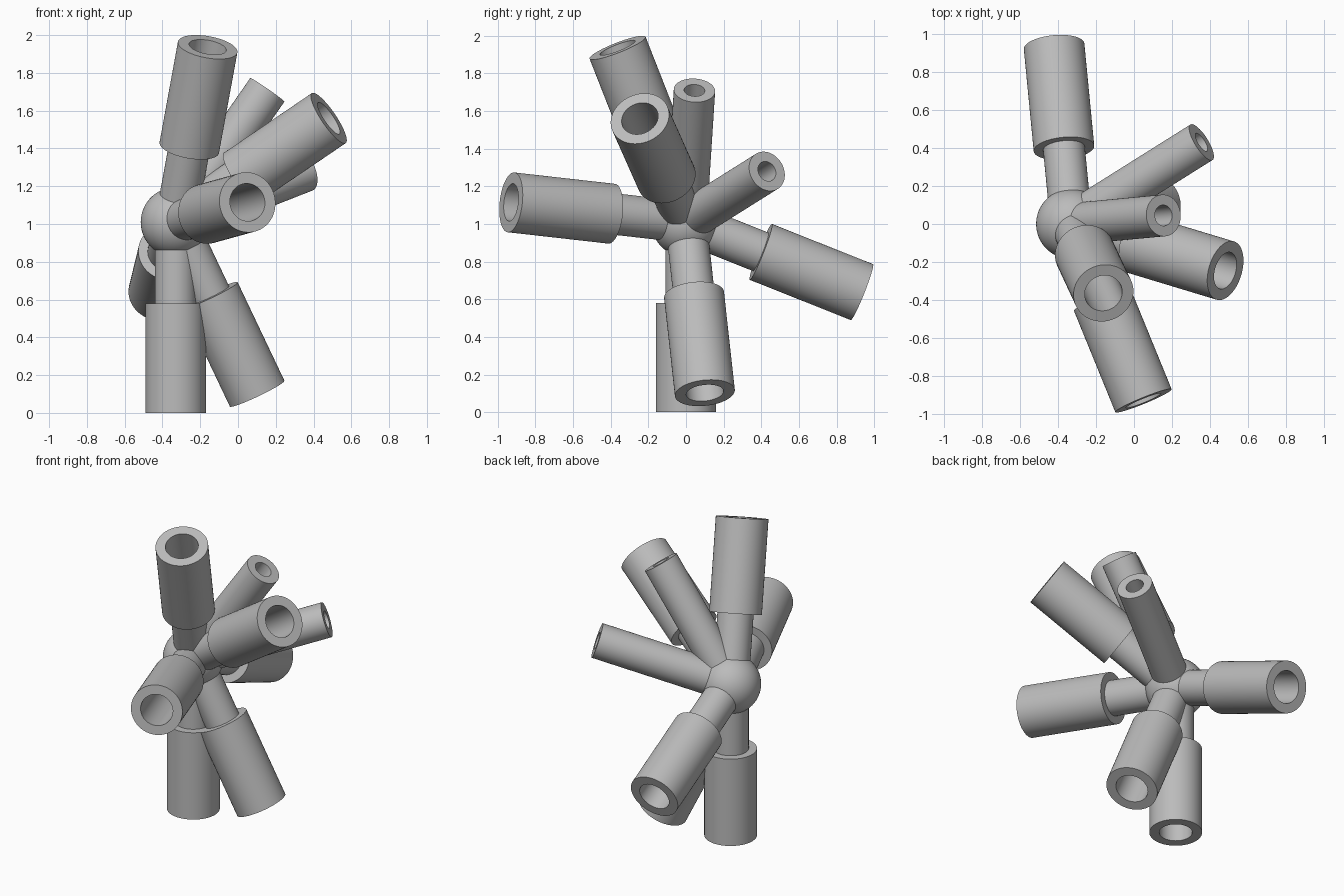
import bpy, bmesh, math
from mathutils import Vector

if "Cube" in bpy.data.objects:
    bpy.data.objects.remove(bpy.data.objects["Cube"], do_unlink=True)

grey = bpy.data.materials.new("plain_grey")
grey.use_nodes = True
COLOUR = (0.5, 0.5, 0.5, 1)
grey.diffuse_color = COLOUR
grey.node_tree.nodes["Principled BSDF"].inputs["Base Color"].default_value = COLOUR

HUB = Vector((-0.33, 0, 1.01))
HUB_RADIUS = 0.185
ROD = 0.11
SLEEVE, BORE = 0.16, 0.1
SLEEVE_START, SLEEVE_END = 0.43, 1.01
PEG_END, PEG_BORE = 0.853, 0.055


def finish(obj):
    obj.data.materials.append(grey)
    bpy.ops.object.select_all(action="DESELECT")
    obj.select_set(True)
    bpy.context.view_layer.objects.active = obj
    bpy.ops.object.shade_smooth_by_angle(angle=math.radians(30))


def arm(name, profile, direction):
    """Turn a (radius, distance) profile and aim it outward from the hub."""
    bm = bmesh.new()
    verts = [bm.verts.new((r, 0, d)) for r, d in profile]
    edges = [bm.edges.new(pair) for pair in zip(verts, verts[1:])]
    bmesh.ops.spin(bm, geom=verts + edges, cent=(0, 0, 0), axis=(0, 0, 1),
                   angle=math.tau, steps=64)
    bmesh.ops.remove_doubles(bm, verts=bm.verts, dist=0.0001)
    bmesh.ops.recalc_face_normals(bm, faces=bm.faces)
    rotation = Vector((0, 0, 1)).rotation_difference(Vector(direction).normalized())
    bm.transform(rotation.to_matrix().to_4x4())
    mesh = bpy.data.meshes.new(name)
    bm.to_mesh(mesh)
    bm.free()
    obj = bpy.data.objects.new(name, mesh)
    obj.location = HUB
    bpy.context.collection.objects.link(obj)
    finish(obj)


# Central ball
bpy.ops.mesh.primitive_uv_sphere_add(segments=64, ring_count=32,
                                     radius=HUB_RADIUS, location=HUB)
bpy.context.object.name = "hub_ball"
finish(bpy.context.object)

# Rods carrying a wide hollow sleeve
sleeved = [(0, 0), (ROD, 0), (ROD, SLEEVE_START), (SLEEVE, SLEEVE_START),
           (SLEEVE, SLEEVE_END), (BORE, SLEEVE_END),
           (BORE, SLEEVE_START + 0.01), (0, SLEEVE_START + 0.01)]
for name, direction in {
    "lower_sleeved_arm": (0, 0, -1),
    "upper_sleeved_arm": (0.17, -0.365, 0.93),
    "upper_left_sleeved_arm": (0.81, -0.245, 0.55),
    "front_sleeved_arm": (0.38, -0.93, 0.105),
    "lower_left_sleeved_arm": (0.43, 0.1, -0.905),
    "back_sleeved_arm": (-0.09, 0.93, -0.37),
}.items():
    arm(name, sleeved, direction)

# Slim hollow pegs without sleeves
peg = [(0, 0), (ROD, 0), (ROD, PEG_END), (PEG_BORE, PEG_END),
       (PEG_BORE, 0.3), (0, 0.3)]
for name, direction in {
    "upper_peg": (0.485, 0.045, 0.7),
    "back_left_peg": (0.685, 0.43, 0.27),
}.items():
    arm(name, peg, direction)
